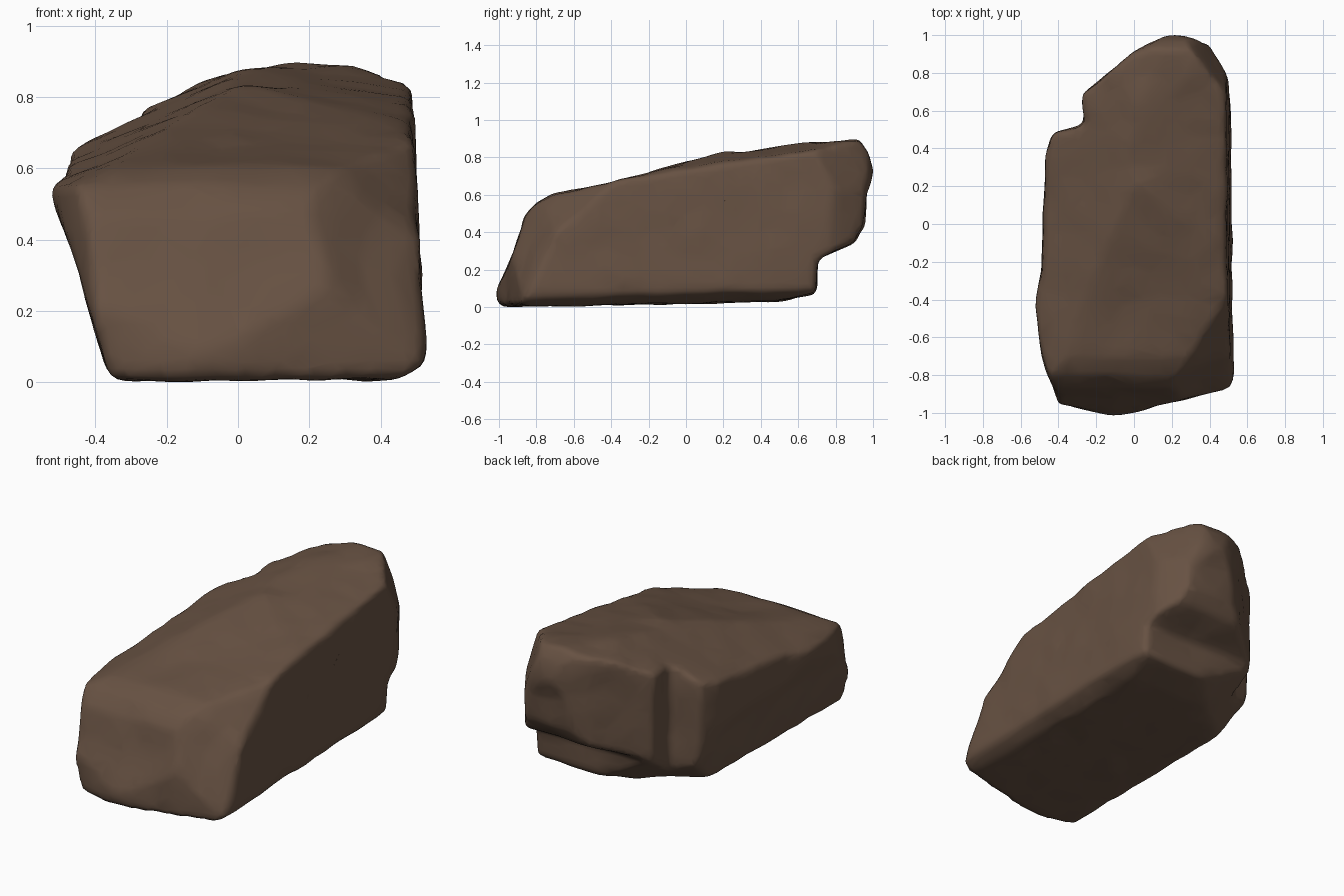
import bpy, bmesh
from mathutils import Vector, noise

if "Cube" in bpy.data.objects:
    bpy.data.objects.remove(bpy.data.objects["Cube"])

stone = bpy.data.materials.new("brown_stone")
stone.use_nodes = True
colour = (0.135, 0.083, 0.055, 1)
stone.diffuse_color = colour
stone.node_tree.nodes["Principled BSDF"].inputs["Base Color"].default_value = colour
stone.node_tree.nodes["Principled BSDF"].inputs["Roughness"].default_value = 0.9


def prism(name, outline, place, lo, hi):
    """Extrude an outline; place maps (u, v, depth) to a point in space."""
    bm = bmesh.new()
    ends = [[bm.verts.new(place(u, v, d)) for u, v in outline] for d in (lo, hi)]
    bm.faces.new(ends[0])
    bm.faces.new(ends[1])
    n = len(outline)
    for i in range(n):
        j = (i + 1) % n
        bm.faces.new((ends[0][i], ends[0][j], ends[1][j], ends[1][i]))
    bmesh.ops.recalc_face_normals(bm, faces=bm.faces)
    mesh = bpy.data.meshes.new(name)
    bm.to_mesh(mesh)
    bm.free()
    obj = bpy.data.objects.new(name, mesh)
    bpy.context.collection.objects.link(obj)
    return obj


def apply_modifier(obj, kind, **settings):
    mod = obj.modifiers.new(kind.lower(), kind)
    for key, value in settings.items():
        setattr(mod, key, value)
    bpy.ops.object.modifier_apply(modifier=mod.name)


# Long side profile (y, z): sloping front, rising top, undercut back
side = [(-1.01, 0), (-1.01, .09), (-.92, .29), (-.865, .47), (-.8, .55), (-.71, .6),
        (-.4, .66), (0, .77), (.22, .835), (.3, .825), (.6, .865), (.92, .893),
        (.98, .82), (1.01, .72), (.965, .6), (.955, .43), (.9, .34), (.7, .25),
        (.7, .07), (.5, .03), (0, .015)]
# Plan (x, y): notch at the back on one side, tapered end
plan = [(-.4, -.95), (-.1, -1.015), (.1, -.97), (.525, -.87), (.52, .2), (.51, .5),
        (.5, .77), (.4, .95), (.2, 1.015), (0, .91), (-.27, .69), (-.26, .52),
        (-.43, .48), (-.475, .36), (-.485, -.25), (-.53, -.42), (-.49, -.7)]
# End profile (x, z): leaning side, tilted top
end = [(-.36, 0), (.47, 0), (.53, .05), (.515, .25), (.495, .6), (.485, .87),
       (.38, .88), (.15, .893), (-.05, .86), (-.25, .785), (-.42, .705), (-.485, .655),
       (-.53, .54), (-.44, .3)]

rock = prism("rock", side, lambda u, v, d: (d, u, v), -.8, .8)
cutters = [prism("plan_cutter", plan, lambda u, v, d: (u, v, d), -.5, 1.5),
           prism("end_cutter", end, lambda u, v, d: (u, d, v), -1.5, 1.5)]
bpy.context.view_layer.objects.active = rock
rock.select_set(True)
for cutter in cutters:
    apply_modifier(rock, "BOOLEAN", operation="INTERSECT", solver="EXACT", object=cutter)
    bpy.data.objects.remove(cutter)

# Broad fracture planes: point on the plane, outward direction
fractures = [
    ((-.47, 0, .615), (-.42, -.09, 1)),    # top falling to the notched side
    ((0, .22, .84), (.15, -.14, 1)),       # top falling to the steep side
    ((.46, 0, .75), (.7, -.1, .7)),        # upper edge of the steep side
    ((.37, .87, .8), (.82, .57, .33)),     # high rear corner
    ((.5, 0, .06), (.5, .03, -.85)),       # lower edge of the steep side
    ((-.33, .4, .08), (-.4, .5, -.75)),    # lower corner under the notch
    ((.5, -.7, .39), (.6, -.89, .45)),     # front corner of the steep side
    ((.48, -.47, .6), (.6, -.5, .6)),      # shoulder above the front corner
]
bm = bmesh.new()
bm.from_mesh(rock.data)
for point, normal in fractures:
    cut = bmesh.ops.bisect_plane(bm, geom=bm.verts[:] + bm.edges[:] + bm.faces[:],
                                 plane_co=point, plane_no=Vector(normal).normalized(),
                                 clear_outer=True)
    rim = [e for e in cut["geom_cut"] if isinstance(e, bmesh.types.BMEdge)]
    bmesh.ops.holes_fill(bm, edges=rim)
bmesh.ops.recalc_face_normals(bm, faces=bm.faces)
bm.to_mesh(rock.data)
bm.free()

# Weather the block: round its edges, then push lumps and small chips
apply_modifier(rock, "REMESH", mode="VOXEL", voxel_size=.022)
apply_modifier(rock, "SMOOTH", factor=.5, iterations=6)
for v in rock.data.vertices:
    lump = noise.noise(v.co * 2.6) * .006
    chip = noise.noise(v.co * 7 + Vector((3, 1, 5))) * .008
    v.co += v.normal * (lump + chip)
apply_modifier(rock, "DECIMATE", ratio=.16)

# Rest the rock on the ground
ground = min(v.co.z for v in rock.data.vertices)
for v in rock.data.vertices:
    v.co.z -= ground

rock.data.materials.clear()
rock.data.materials.append(stone)
bpy.ops.object.shade_smooth_by_angle(angle=.9)
